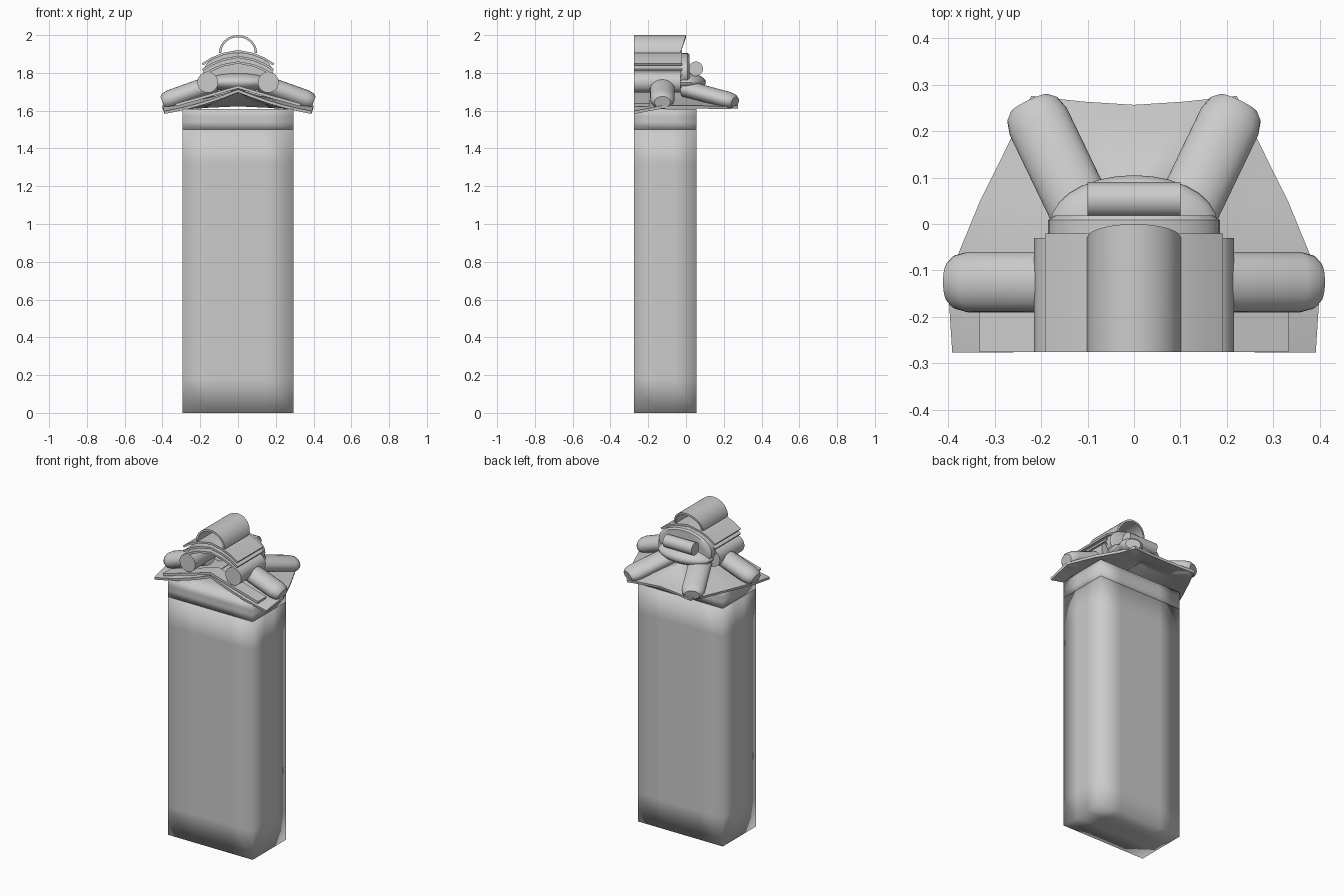
import bpy, bmesh, math
from mathutils import Vector

cube = bpy.data.objects.get("Cube")
if cube:
    bpy.data.objects.remove(cube, do_unlink=True)

stone = bpy.data.materials.new("grey_stone")
stone.use_nodes = True
colour = (0.6, 0.6, 0.6, 1)
stone.diffuse_color = colour
stone.node_tree.nodes["Principled BSDF"].inputs["Base Color"].default_value = colour


def finish(name, bm, angle=40, thick=0):
    bmesh.ops.recalc_face_normals(bm, faces=bm.faces)
    mesh = bpy.data.meshes.new(name)
    bm.to_mesh(mesh)
    bm.free()
    mesh.materials.append(stone)
    ob = bpy.data.objects.new(name, mesh)
    bpy.context.collection.objects.link(ob)
    bpy.ops.object.select_all(action='DESELECT')
    ob.select_set(True)
    bpy.context.view_layer.objects.active = ob
    if thick:
        mod = ob.modifiers.new("thickness", 'SOLIDIFY')
        mod.thickness = thick
        mod.offset = 0
        bpy.ops.object.modifier_apply(modifier=mod.name)
    bpy.ops.object.shade_smooth_by_angle(angle=math.radians(angle))
    return ob


def loft(name, rows, closed=False, caps=False, **kw):
    """Skin a list of point rows."""
    bm = bmesh.new()
    vs = [[bm.verts.new(p) for p in row] for row in rows]
    n = len(rows[0])
    for a, b in zip(vs, vs[1:]):
        for i in range(n if closed else n - 1):
            j = (i + 1) % n
            bm.faces.new((a[i], a[j], b[j], b[i]))
    if caps:
        bm.faces.new(vs[0])
        bm.faces.new(vs[-1])
    return finish(name, bm, **kw)


def box(name, z0, z1, inset):
    """Softly shaded block with support loops near its ends."""
    bm = bmesh.new()
    bmesh.ops.create_cube(bm, size=1)
    size, mid = Vector((0.59, 0.33, z1 - z0)), Vector((0, -0.11, (z0 + z1) / 2))
    for v in bm.verts:
        v.co = Vector(a * b for a, b in zip(v.co, size)) + mid
    for axis in range(3):
        no = Vector((0, 0, 0))
        no[axis] = 1
        for s in (-1, 1):
            co = mid + no * s * (size[axis] / 2 - inset[axis])
            bmesh.ops.bisect_plane(bm, geom=bm.verts[:] + bm.edges[:] + bm.faces[:],
                                   plane_co=co, plane_no=no)
    finish(name, bm, angle=180)


def tube(name, a, b, rw, rh, profile=((0, 1), (1, 1)), n=24):
    """Elliptical tube from a to b, with (position, scale) rings."""
    a, b = Vector(a), Vector(b)
    d = (b - a).normalized()
    side = d.cross(Vector((0, 0, 1))).normalized()
    up = side.cross(d)
    ring = [2 * math.pi * i / n for i in range(n)]
    rows = [[a.lerp(b, t) + s * (side * rw * math.cos(q) + up * rh * math.sin(q))
             for q in ring] for t, s in profile]
    return loft(name, rows, closed=True, caps=True)


def sheet(name, half, y0, y1, thick, slant=0):
    """Symmetric bent sheet from a half profile of (x, z), running along y."""
    pts = [(-x, z) for x, z in reversed(half[1:])] + list(half)
    top, low = half[0][1], half[-1][1]
    front = [(x, y0, z) for x, z in pts]
    back = [(x, y1 - slant * (top - z) / (top - low), z) for x, z in pts]
    loft(name, [front, back], thick=thick)


# Pillar and the block on top of it
box("pillar", 0, 1.5, (0.15, 0.12, 0.18))
box("top_block", 1.5, 1.61, (0.15, 0.12, 0.04))

# Swept roof, skinned from ridge to eaves
eaves = [(0.39, -0.275, 1.59), (0.4, -0.12, 1.62), (0.33, 0.05, 1.62),
         (0.26, 0.19, 1.615), (0.22, 0.275, 1.62), (0.11, 0.262, 1.625), (0, 0.255, 1.63)]
ridge = [-0.275, -0.12, 0, 0.03, 0.05, 0.05, 0.05]
eaves += [(-x, y, z) for x, y, z in reversed(eaves[:-1])]
ridge += ridge[-2::-1]
rows = []
for (x, y, z), ry in zip(eaves, ridge):
    peak = Vector((0, ry, 1.705))
    row = []
    for i in range(6):
        t = i / 5
        p = peak.lerp(Vector((x, y, z)), t)
        p.z -= 0.012 * math.sin(math.pi * t)
        row.append(p)
    rows.append(row)
roof = loft("roof", rows, thick=0.015)
sheet("gable_strip", [(0, 1.725), (0.17, 1.675), (0.33, 1.63)], -0.275, -0.19, 0.015)

# Hip and side tubes on the roof
rounded = ((0, 1), (0.85, 1), (0.95, 0.88), (1, 0.65))
for s, label in ((1, "left"), (-1, "right")):
    tube(label + "_side_tube", (s * 0.12, -0.125, 1.745), (s * 0.4, -0.125, 1.645),
         0.065, 0.05, rounded)
    tube(label + "_hip_tube", (s * 0.1, 0.0, 1.715), (s * 0.225, 0.26, 1.645),
         0.068, 0.045, rounded)
    tube(label + "_ridge_roll", (s * 0.16, -0.275, 1.75), (s * 0.16, -0.03, 1.75),
         0.055, 0.055)

# Stacked ridge tiles and arched cap
for i in range(3):
    dz = -0.03 * i
    sheet(f"ridge_tile_{i + 1}", [(0, 1.915 + dz), (0.08, 1.9 + dz), (0.14, 1.875 + dz),
                                  (0.188, 1.845 + dz)], -0.275, -0.02, 0.012)
arch = [(0.095 * math.sin(q), 1.905 + 0.089 * math.cos(q))
        for q in (math.pi / 2 * i / 8 for i in range(9))]
sheet("ridge_cap", arch, -0.275, 0.0, 0.012, slant=0.03)

# Rear boss: oval plate, swollen lower lip and cross bar
tube("oval_plate", (0, -0.03, 1.8), (0, 0.018, 1.8), 0.185, 0.105,
     ((0, 1), (0.8, 1), (1, 0.92)), n=32)
bm = bmesh.new()
bmesh.ops.create_uvsphere(bm, u_segments=28, v_segments=14, radius=1)
for v in bm.verts:
    v.co = Vector((v.co.x * 0.18, v.co.y * 0.105, v.co.z * 0.05 + 1.75))
finish("lower_lip", bm)
tube("cross_bar", (-0.1, 0.052, 1.822), (0.1, 0.052, 1.822), 0.038, 0.038)
